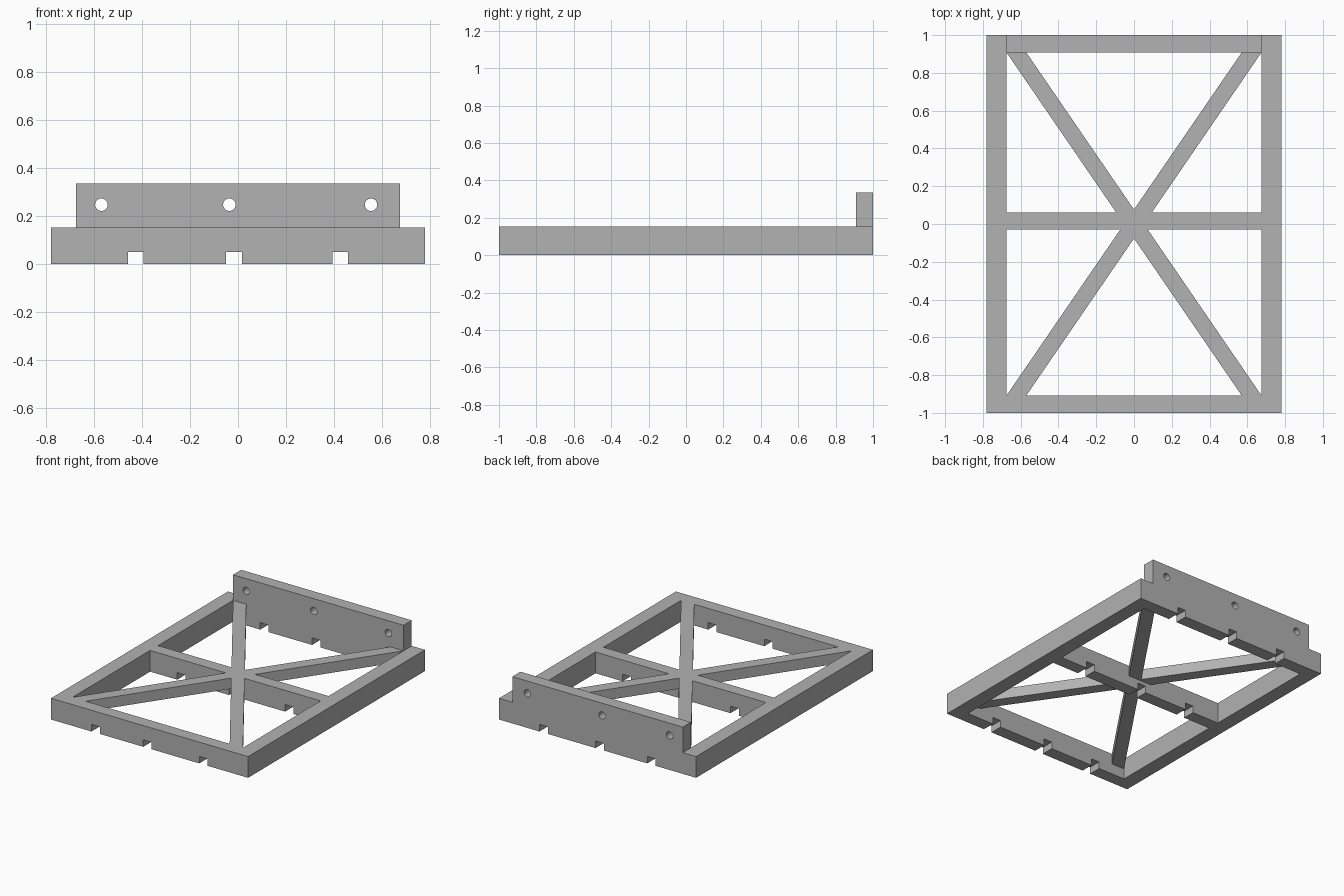
import bpy
import bmesh
from math import radians

if "Cube" in bpy.data.objects:
    bpy.data.objects.remove(bpy.data.objects["Cube"], do_unlink=True)

GREY = (0.445, 0.445, 0.445, 1.0)
material = bpy.data.materials.new("plain grey")
material.use_nodes = True
material.diffuse_color = GREY
material.node_tree.nodes["Principled BSDF"].inputs["Base Color"].default_value = GREY

HALF_X, INNER_X = 0.78, 0.675      # outer and inner faces of the side rails
INNER_Y = 0.908                    # inner faces of the end bars
RAIL_TOP, BOARD_TOP = 0.152, 0.335
NOTCH_TOP, NOTCH_HALF = 0.05, 0.033
NOTCHES = (-0.427, -0.017, 0.427)
HOLES = (-0.57, -0.036, 0.555)


def extrude(name, outline, direction):
    """Solid made by pushing a flat outline along a direction."""
    bm = bmesh.new()
    face = bm.faces.new([bm.verts.new(p) for p in outline])
    pushed = bmesh.ops.extrude_face_region(bm, geom=[face])["geom"]
    moved = [v for v in pushed if isinstance(v, bmesh.types.BMVert)]
    bmesh.ops.translate(bm, verts=moved, vec=direction)
    bmesh.ops.recalc_face_normals(bm, faces=bm.faces)
    mesh = bpy.data.meshes.new(name)
    bm.to_mesh(mesh)
    bm.free()
    obj = bpy.data.objects.new(name, mesh)
    obj.data.materials.append(material)
    bpy.context.collection.objects.link(obj)
    return obj


def cross_bar(name, y_front, y_back, top):
    """Bar across the frame with three notches along its underside."""
    profile = [(-INNER_X, 0)]
    for x in NOTCHES:
        profile += [(x - NOTCH_HALF, 0), (x - NOTCH_HALF, NOTCH_TOP),
                    (x + NOTCH_HALF, NOTCH_TOP), (x + NOTCH_HALF, 0)]
    profile += [(INNER_X, 0), (INNER_X, top), (-INNER_X, top)]
    return extrude(name, [(x, y_front, z) for x, z in profile],
                   (0, y_back - y_front, 0))


# Side rails
for side, name in ((1, "left_rail"), (-1, "right_rail")):
    a, b = side * INNER_X, side * HALF_X
    extrude(name, [(a, -1, 0), (b, -1, 0), (b, 1, 0), (a, 1, 0)], (0, 0, RAIL_TOP))

# Notched cross bars and the tall back board
cross_bar("front_bar", -1, -INNER_Y, RAIL_TOP)
cross_bar("middle_bar", -0.03, 0.06, RAIL_TOP)
board = cross_bar("back_board", INNER_Y, 1, BOARD_TOP)

# Round holes through the back board
for x in HOLES:
    bpy.ops.mesh.primitive_cylinder_add(vertices=32, radius=0.026, depth=0.4,
                                        location=(x, 0.95, 0.247),
                                        rotation=(radians(90), 0, 0))
    cutter = bpy.context.object
    cutter.name = "hole_cutter"
    cutter.hide_render = True
    cutter.data.materials.append(material)
    cut = board.modifiers.new("hole", "BOOLEAN")
    cut.operation, cut.solver, cut.object = "DIFFERENCE", "EXACT", cutter
    bpy.context.view_layer.objects.active = board
    bpy.ops.object.modifier_apply(modifier=cut.name)
    bpy.data.objects.remove(cutter, do_unlink=True)

# Shallow diagonal braces, flush with the top of the rails
BRACE_END = 0.57
for side, name in ((1, "brace_rising_left"), (-1, "brace_rising_right")):
    outline = [(-INNER_X, -INNER_Y), (-BRACE_END, -INNER_Y),
               (INNER_X, INNER_Y), (BRACE_END, INNER_Y)]
    extrude(name, [(side * x, y, RAIL_TOP) for x, y in outline], (0, 0, -0.076))

# Smooth hole walls, crisp edges elsewhere
bpy.ops.object.select_all(action="DESELECT")
board.select_set(True)
bpy.context.view_layer.objects.active = board
bpy.ops.object.shade_smooth_by_angle(angle=radians(30))
